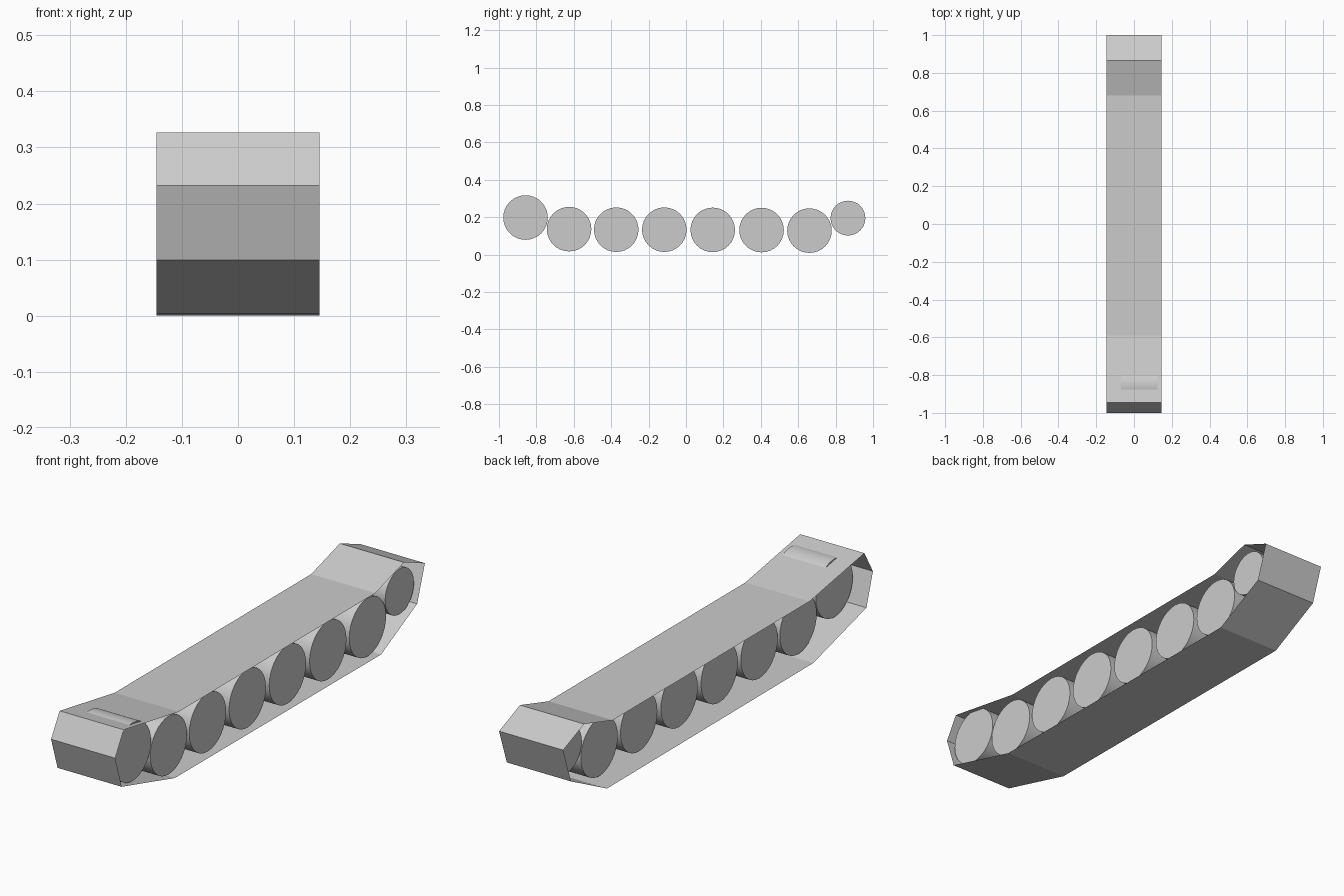
import bpy, math

if "Cube" in bpy.data.objects:
    bpy.data.objects.remove(bpy.data.objects["Cube"])

HALF = 0.145

# Track belt: thin open-sided band following a closed side profile (y, z)
profile = [(-1.0, 0.232), (-0.945, 0.327), (-0.59, 0.265), (0.68, 0.265),
           (0.865, 0.32), (1.0, 0.265), (0.95, 0.118), (0.717, 0.0),
           (-0.615, 0.004), (-0.958, 0.099)]
n = len(profile)
verts = [(x, y, z) for x in (-HALF, HALF) for y, z in profile]
faces = [(i, (i + 1) % n, n + (i + 1) % n, n + i) for i in range(n)]
mesh = bpy.data.meshes.new("track_belt")
mesh.from_pydata(verts, [], faces)
belt = bpy.data.objects.new("track_belt", mesh)
bpy.context.collection.objects.link(belt)


# Wheels: solid drums lying across the belt
def wheel(name, y, z, r, x0=-0.07, x1=0.124):
    bpy.ops.mesh.primitive_cylinder_add(
        vertices=32, radius=r, depth=x1 - x0,
        location=((x0 + x1) / 2, y, z), rotation=(0, math.pi / 2, 0))
    bpy.context.object.name = name
    bpy.ops.object.shade_smooth_by_angle(angle=math.radians(30))


wheel("front_wheel", -0.858, 0.198, 0.119)
road = [(-0.625, 0.136), (-0.373, 0.133), (-0.116, 0.133),
        (0.143, 0.132), (0.404, 0.131), (0.66, 0.128)]
for i, (y, z) in enumerate(road):
    wheel(f"road_wheel_{i + 1}", y, z, 0.119)
wheel("rear_wheel", 0.866, 0.195, 0.093)
